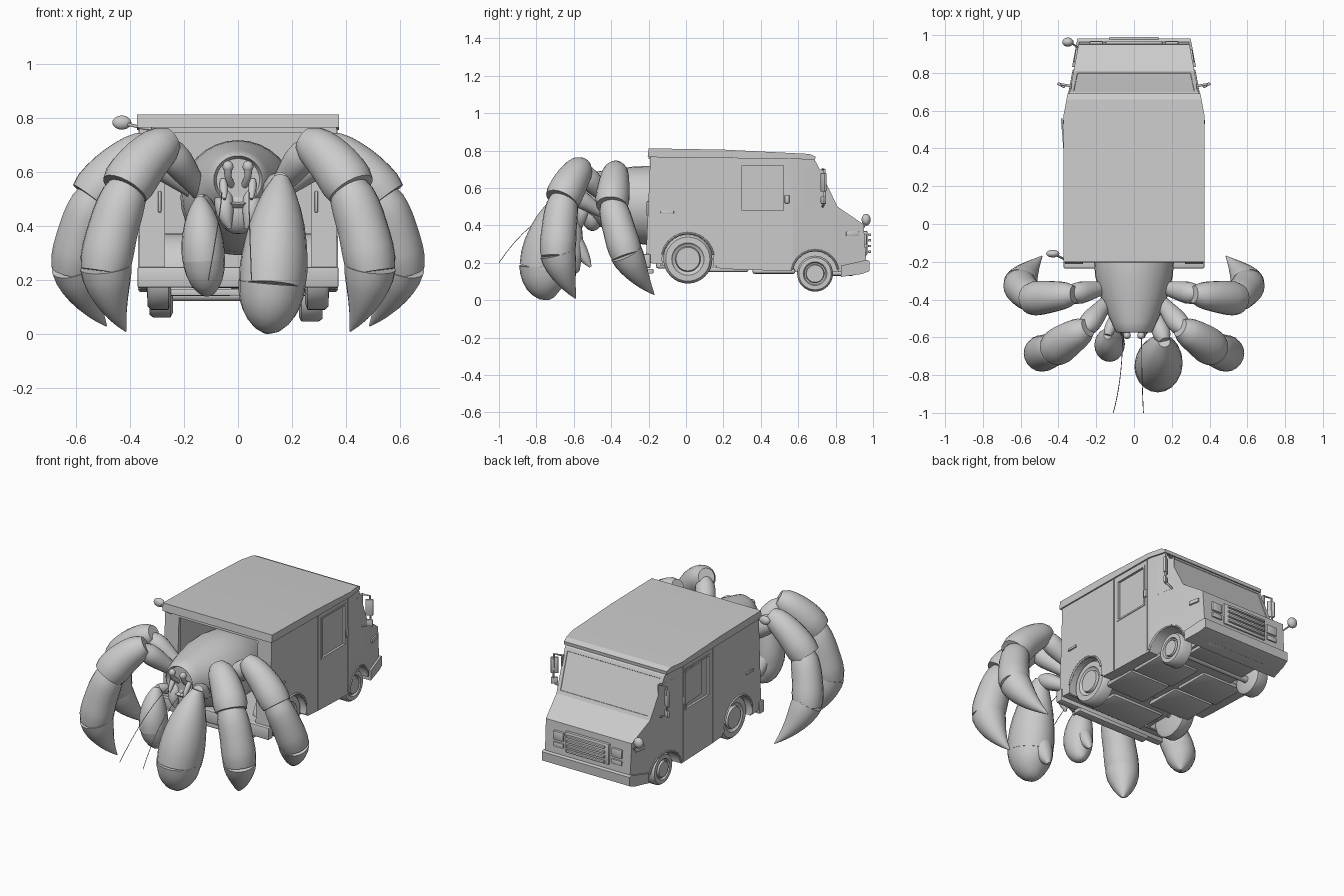
import bpy, bmesh, math
from mathutils import Vector, Matrix

if "Cube" in bpy.data.objects:
    bpy.data.objects.remove(bpy.data.objects["Cube"])

grey = bpy.data.materials.new("plain_grey")
grey.use_nodes = True
grey.diffuse_color = (0.6, 0.6, 0.6, 1)
grey.node_tree.nodes["Principled BSDF"].inputs["Base Color"].default_value = (0.6, 0.6, 0.6, 1)


def select(ob):
    bpy.ops.object.select_all(action='DESELECT')
    ob.select_set(True)
    bpy.context.view_layer.objects.active = ob


def shade(ob, angle):
    select(ob)
    bpy.ops.object.shade_smooth_by_angle(angle=math.radians(angle))


def finish(name, bm, angle=35):
    bmesh.ops.recalc_face_normals(bm, faces=bm.faces)
    me = bpy.data.meshes.new(name)
    bm.to_mesh(me)
    bm.free()
    ob = bpy.data.objects.new(name, me)
    bpy.context.collection.objects.link(ob)
    me.materials.append(grey)
    shade(ob, angle)
    return ob


def box(name, c, s, rz=0, bevel=0):
    bm = bmesh.new()
    bmesh.ops.create_cube(bm, size=1, matrix=Matrix.Diagonal((*s, 1)))
    if bevel:
        bmesh.ops.bevel(bm, geom=bm.edges[:], offset=bevel, segments=2, profile=0.5, affect='EDGES')
    bm.transform(Matrix.Translation(c) @ Matrix.Rotation(rz, 4, 'Z'))
    return finish(name, bm)


def tube(name, pts, radii, sides=20, flat=1.0, axis=None):
    """Loft rings of the given radii along a path, or along a fixed axis."""
    pts = [Vector(p) for p in pts]
    bm = bmesh.new()
    rings, side, n = [], None, len(pts)
    for i, p in enumerate(pts):
        t = Vector(axis) if axis else (pts[min(i + 1, n - 1)] - pts[max(i - 1, 0)]).normalized()
        if side is None:
            side = t.orthogonal() if abs(t.x) > 0.9 else Vector((1, 0, 0))
        side = (side - t * side.dot(t)).normalized()
        up = t.cross(side)
        ring = []
        for k in range(sides):
            a = math.tau * k / sides
            ring.append(bm.verts.new(p + radii[i] * (side * math.cos(a) + up * math.sin(a) * flat)))
        rings.append(ring)
    for r0, r1 in zip(rings, rings[1:]):
        for k in range(sides):
            j = (k + 1) % sides
            bm.faces.new((r0[k], r0[j], r1[j], r1[k]))
    bm.faces.new(rings[0])
    bm.faces.new(rings[-1])
    return finish(name, bm, 45)


def bez(a, b, c, n):
    a, b, c = Vector(a), Vector(b), Vector(c)
    ts = [i / (n - 1) for i in range(n)]
    return [a * (1 - t) ** 2 + b * 2 * t * (1 - t) + c * t * t for t in ts]


def segment(name, a, c, r, shape, bow=(0, 0, 0), flat=1.0):
    mid = (Vector(a) + Vector(c)) / 2 + Vector(bow)
    return tube(name, bez(a, mid, c, len(shape)), [r * f for f in shape], flat=flat)


def ball(name, c, s):
    bm = bmesh.new()
    bmesh.ops.create_uvsphere(bm, u_segments=20, v_segments=12, radius=1)
    bm.transform(Matrix.Translation(c) @ Matrix.Diagonal((*s, 1)))
    return finish(name, bm, 60)


def width(y):
    return 0.365 - max(0, y - 0.57) * 0.1875


def prism(name, profile, extra=0, screen=False):
    """Side profile spread across x, narrowing towards the nose."""
    bm = bmesh.new()
    f = bm.faces.new([bm.verts.new((-1, y, z)) for y, z in profile])
    out = bmesh.ops.extrude_face_region(bm, geom=[f])
    for v in out["geom"]:
        if isinstance(v, bmesh.types.BMVert):
            v.co.x = 1
    bmesh.ops.bisect_plane(bm, geom=bm.verts[:] + bm.edges[:] + bm.faces[:],
                           plane_co=(0, 0.57, 0), plane_no=(0, 1, 0))
    for v in bm.verts:
        v.co.x *= width(v.co.y) + extra
    bmesh.ops.recalc_face_normals(bm, faces=bm.faces)
    bm.normal_update()
    if screen:
        glass = [f for f in bm.faces if f.normal.y > 0.8 and 0.55 < f.calc_center_median().z < 0.7]
        bmesh.ops.inset_individual(bm, faces=glass, thickness=0.03)
        bmesh.ops.inset_individual(bm, faces=glass, thickness=0.002, depth=-0.003)
    return finish(name, bm, 20)


def boolean(ob, cutter, op):
    select(ob)
    mod = ob.modifiers.new("cut", 'BOOLEAN')
    mod.operation, mod.object, mod.solver = op, cutter, 'EXACT'
    bpy.ops.object.modifier_apply(modifier=mod.name)
    bpy.data.objects.remove(cutter)


# Van body: shell, cargo space, wheel wells and recessed side windows
body = prism("van_body", [(-.215, .2), (-.19, .79), (.66, .765), (.695, .74), (.81, .5),
                          (.95, .405), (.965, .18), (.82, .15), (.57, .155), (.26, .165)], screen=True)
boolean(body, box("cargo_cutter", (0, .18, .495), (.69, .7, .5)), 'DIFFERENCE')
boolean(body, box("door_cutter", (0, -.2, .495), (.54, .2, .5)), 'DIFFERENCE')
# wheel name: y, z, tyre radius, x, arch radius
wheels = {"rear": (.01, .22, .131, .293, .138), "front": (.69, .142, .096, .27, .125)}
for s in (-1, 1):
    y, z, r, x, ar = wheels["rear"]
    boolean(body, tube("well", [(s * .2, y, z), (s * .355, y, z)], [ar + .015] * 2, 32), 'UNION')
    for y, z, r, x, ar in wheels.values():
        boolean(body, tube("arch", [(s * .215, y, z), (s * .5, y, z)], [ar] * 2, 32), 'DIFFERENCE')
    boolean(body, box("window_cutter", (s * .38, .41, .6), (.05, .22, .24)), 'DIFFERENCE')
boolean(body, box("underside_cutter", (0, .01, .088), (.9, .304, .196)), 'DIFFERENCE')
shade(body, 15)

prism("roof", [(-.205, .765), (-.2, .812), (.2, .805), (.66, .782), (.692, .768), (.69, .748), (.6, .755)], .009)

# Wheels with raised hubs, arch lips and axles
OFFSETS = (-.045, -.035, .028, .042, .043, .032, .03, .045, .045)
PROFILE = (.8, 1, 1, .9, .66, .6, .52, .48, .2)
for s, sn in ((-1, "right"), (1, "left")):
    for n, (y, z, r, x, ar) in wheels.items():
        lift = .015 if n == "front" and s < 0 else 0
        tube(f"{n}_wheel_{sn}", [(s * (x + o + lift), y, z + lift) for o in OFFSETS],
             [r * f for f in PROFILE], 32, axis=(s, 0, 0))
        arc = [(s * width(y + ar * math.cos(a)), y + ar * math.cos(a), z + ar * math.sin(a))
               for a in [math.radians(10 + 16 * k) for k in range(11)]]
        tube(f"{n}_arch_lip_{sn}", arc, [.006] * 11, 8)
for n, (y, z, r, x, ar) in wheels.items():
    tube(f"{n}_axle", [(-x, y, z), (x, y, z)], [.02] * 2, 12)

# Bumpers, step and underside plates
box("rear_bumper", (0, -.212, .21), (.745, .045, .075), bevel=.006)
box("rear_step", (0, -.2, .155), (.5, .05, .025), bevel=.004)
prism("front_bumper", [(.83, .125), (.83, .185), (.965, .215), (.982, .21), (.98, .155), (.94, .14)], .012)
for s in (-1, 1):
    for y, z in ((.22, .166), (.47, .156)):
        box("underside_plate", (s * .16, y, z), (.28, .23, .03), bevel=.012)
box("underside_front_plate", (0, .8, .145), (.4, .2, .03), bevel=.012)
box("underside_rear_plate", (0, -.06, .185), (.36, .2, .03), bevel=.012)

# Nose: grille and lamps
box("grille_frame", (0, .96, .305), (.3, .02, .13), bevel=.006)
for k in range(4):
    box("grille_bar", (0, .982, .26 + .03 * k), (.26, .016, .013), bevel=.003)
for s in (-1, 1):
    box("headlamp", (s * .2, .957, .325), (.07, .02, .055), bevel=.005)
    box("turn_lamp", (s * .2, .96, .27), (.07, .016, .03), bevel=.004)

# Side doors, rails, handles and mirrors
for s, sn in ((-1, "right"), (1, "left")):
    for y in (.26, .55):
        box(f"door_rail_{sn}", (s * .366, y, .465), (.006, .006, .59))
    for yy, dy, zz, dz in ((.41, .24, .725, .01), (.41, .24, .475, .01), (.295, .01, .6, .25), (.525, .01, .6, .25)):
        box(f"window_frame_{sn}", (s * .366, yy, zz), (.006, dy, dz))
    box(f"cab_window_{sn}", (s * .341, .685, .6), (.006, .12, .2), rz=s * .185)
    box(f"side_handle_{sn}", (s * .368, .54, .54), (.015, .025, .045), bevel=.004)
    box(f"latch_{sn}", (s * .367, -.1, .47), (.012, .07, .015), bevel=.003)
    box(f"side_lamp_{sn}", (s * .304, .89, .355), (.02, .07, .025), rz=s * .185, bevel=.004)
    box(f"door_handle_{sn}", (s * .29, -.2, .49), (.012, .02, .08), bevel=.004)
    tube(f"mirror_arm_{sn}", [(s * .33, .73, .7), (s * .385, .74, .7), (s * .39, .74, .52), (s * .33, .73, .5)],
         [.006] * 4, 8)
    box(f"mirror_{sn}", (s * .385, .735, .63), (.045, .015, .1), rz=s * .5, bevel=.005)
    box(f"mirror_small_{sn}", (s * .385, .735, .535), (.04, .015, .04), rz=s * .5, bevel=.004)
box("awning_window", (-.376, .47, .62), (.008, .18, .2), rz=.08)
tube("nose_mirror_arm", [(-.29, .93, .36), (-.32, .95, .39), (-.345, .96, .42)], [.005] * 3, 8)
ball("nose_mirror", (-.35, .963, .43), (.03, .024, .032))
tube("rear_mirror_arm", [(-.32, -.195, .76), (-.36, -.19, .765), (-.42, -.16, .78)], [.006] * 3, 8)
ball("rear_mirror", (-.43, -.157, .783), (.035, .02, .026))

# Crab body: carapace with a rimmed front, hidden abdomen, face
tube("carapace", [(0, .02, .5), (0, -.08, .5), (0, -.18, .505), (0, -.28, .51), (0, -.37, .52), (0, -.45, .54),
                  (0, -.52, .56), (0, -.565, .57), (0, -.575, .57), (0, -.55, .57)],
     [.17, .205, .213, .205, .182, .152, .12, .1, .09, .08], 32, axis=(0, -1, 0))
tube("abdomen", bez((0, -.05, .48), (0, .25, .5), (0, .3, .32), 8), [.18, .19, .185, .17, .15, .12, .08, .02], 24)
for s in (-1, 1):
    tube("eye_stalk", [(s * .025, -.54, .55), (s * .037, -.585, .585), (s * .037, -.59, .61)],
         [.014, .013, .016], 12)
    ball("eye", (s * .037, -.59, .62), (.02, .02, .022))
    segment("jaw", (s * .05, -.52, .53), (s * .03, -.56, .39), .035, (.7, 1, 1, .9, .6, .2), (s * .02, -.03, 0))
    segment("feeler", (s * .055, -.55, .57), (s * .05, -.6, .5), .015, (.8, 1, 1, .8, .4))
ball("mouth", (0, -.5, .46), (.078, .06, .09))
for x0, x1 in ((-.06, -.11), (.04, .05)):
    tube("antenna", bez((x0, -.57, .53), (x0, -.82, .47), (x1, -1, .2), 10), [.002] * 10, 6)

# Walking legs: each segment flares over the start of the next
MERUS = (.5, .58, .68, .8, .92, 1, .95, .6)
CARPUS = (.52, .74, .84, .9, .95, .99, 1.02, 1.03, .95)
SHANK = (.72, .88, .94, .97, .98, 1, 1.02, 1.01, .92)
POINT = (1.02, .98, .87, .73, .57, .4, .22, .03)
legs = {
    "front_leg": [(.12, -.38, .5), (.26, -.56, .705), (.405, -.655, .55), (.495, -.688, .23), (.415, -.59, .01)],
    "back_leg": [(.12, -.33, .5), (.335, -.375, .69), (.525, -.395, .52), (.61, -.315, .235), (.487, -.17, .03)]}
for name, p in legs.items():
    r = .095 if name == "front_leg" else .088
    for s, sn in ((-1, "right"), (1, "left")):
        q = [Vector((s * x, y, z)) for x, y, z in p]
        lean = q[2] - q[1]
        segment(f"{name}_upper_{sn}", q[0], q[1] + lean * .05, .058, MERUS)
        segment(f"{name}_knee_{sn}", q[1] - lean * .1, q[2] + lean * .1, r, CARPUS, (s * .02, 0, .03))
        segment(f"{name}_shank_{sn}", q[2], q[3], r, SHANK, (s * .02, -.01, .015))
        segment(f"{name}_tip_{sn}", q[3] + (q[2] - q[3]) * .06, q[4], r * .98, POINT, (s * .025, -.015, -.015))

# Pincers: arm, hand and lower finger
HAND = (.25, .48, .66, .8, .9, .97, 1, .97)
FINGER = (1.03, 1, .93, .82, .66, .45, .15)
for sn, a, b, c, d, r in (
        ("left", (.09, -.42, .45), (.16, -.62, .575), (.126, -.755, .17), (.105, -.72, .01), .126),
        ("right", (-.08, -.42, .43), (-.14, -.59, .5), (-.128, -.64, .27), (-.108, -.575, .155), .08)):
    segment(f"pincer_arm_{sn}", a, b, r * .38, MERUS)
    segment(f"pincer_hand_{sn}", b, c, r, HAND, (0, -.03, .02), flat=1.12)
    segment(f"pincer_finger_{sn}", Vector(c) + Vector((0, 0, .02)), d, r * .96, FINGER, (0, -.015, -.04), flat=1.1)
    segment(f"pincer_thumb_{sn}", Vector(c) + Vector((0, r * .5, .05)), Vector(d) + Vector((0, r * .8, r * .3)),
            r * .55, FINGER)
